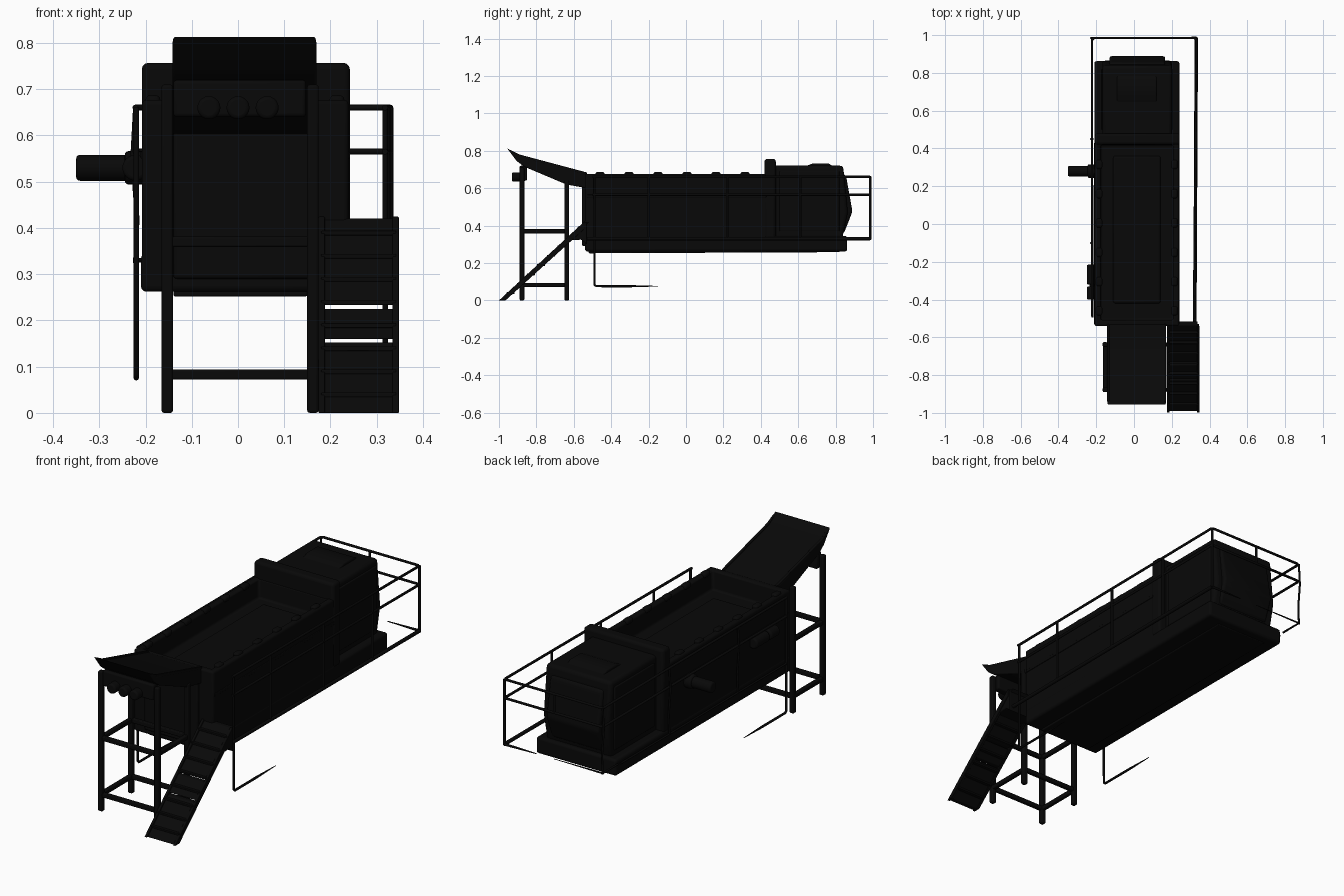
import bpy, bmesh, math
from mathutils import Vector

if "Cube" in bpy.data.objects:
    bpy.data.objects.remove(bpy.data.objects["Cube"])

# One near-black paint for every part
paint = bpy.data.materials.new("black_paint")
paint.diffuse_color = (0.0025, 0.0025, 0.0025, 1)
paint.use_nodes = True
paint.node_tree.nodes["Principled BSDF"].inputs["Base Color"].default_value = paint.diffuse_color


def finish(name, bm, bevel=0.0):
    bmesh.ops.recalc_face_normals(bm, faces=bm.faces)
    me = bpy.data.meshes.new(name)
    bm.to_mesh(me)
    bm.free()
    me.materials.append(paint)
    ob = bpy.data.objects.new(name, me)
    bpy.context.collection.objects.link(ob)
    if bevel:
        m = ob.modifiers.new("bevel", 'BEVEL')
        m.width, m.segments, m.limit_method = bevel, 3, 'ANGLE'
    bpy.ops.object.select_all(action='DESELECT')
    ob.select_set(True)
    bpy.context.view_layer.objects.active = ob
    bpy.ops.object.shade_smooth_by_angle(angle=math.radians(40))
    return ob


def prism(name, x0, x1, profile, bevel=0.0, sink=None):
    """Extrude a (y, z) profile along x; sink=(face direction, inset, depth) hollows one face."""
    bm = bmesh.new()
    a = [bm.verts.new((x0, y, z)) for y, z in profile]
    b = [bm.verts.new((x1, y, z)) for y, z in profile]
    bm.faces.new(a)
    bm.faces.new(b[::-1])
    n = len(profile)
    for i in range(n):
        bm.faces.new((a[i], a[(i + 1) % n], b[(i + 1) % n], b[i]))
    if sink:
        d, inset, depth = sink
        bmesh.ops.recalc_face_normals(bm, faces=bm.faces)
        bm.normal_update()
        f = max(bm.faces, key=lambda f: f.normal.dot(Vector(d)))
        nrm = f.normal.copy()
        bmesh.ops.inset_region(bm, faces=[f], thickness=inset)
        r = bmesh.ops.extrude_face_region(bm, geom=[f])
        bmesh.ops.translate(bm, vec=-nrm * depth,
                            verts=[v for v in r['geom'] if isinstance(v, bmesh.types.BMVert)])
        if f.is_valid:
            bm.faces.remove(f)
    return finish(name, bm, bevel)


def box(name, x, y, z, bevel=0.006, sink=None):
    return prism(name, x[0], x[1], [(y[0], z[0]), (y[1], z[0]), (y[1], z[1]), (y[0], z[1])], bevel, sink)


def rod(name, p, q, r, sides=20, bevel=0.0):
    p, q = Vector(p), Vector(q)
    bm = bmesh.new()
    bmesh.ops.create_cone(bm, cap_ends=True, segments=sides, radius1=r, radius2=r, depth=(q - p).length)
    bm.transform((q - p).to_track_quat('Z', 'Y').to_matrix().to_4x4())
    bmesh.ops.translate(bm, verts=bm.verts, vec=(p + q) / 2)
    return finish(name, bm, bevel)


def tube(name, pts, r, end=1.0):
    cu = bpy.data.curves.new(name, 'CURVE')
    cu.dimensions = '3D'
    cu.bevel_depth, cu.bevel_resolution, cu.use_fill_caps = r, 2, True
    cu.materials.append(paint)
    s = cu.splines.new('POLY')
    s.points.add(len(pts) - 1)
    for sp, p in zip(s.points, pts):
        sp.co = (*p, 1)
    s.points[-1].radius = end
    ob = bpy.data.objects.new(name, cu)
    bpy.context.collection.objects.link(ob)
    return ob


# Main body: open trough on a full-length skirt with a shallow keel
box("trough", (-0.208, 0.239), (-0.54, 0.45), (0.30, 0.677), 0.01, ((0, 0, 1), 0.045, 0.10))
box("trough_inner_panel", (-0.11, 0.14), (-0.42, 0.36), (0.56, 0.59), 0.01)
box("skirt", (-0.21, 0.24), (-0.54, 0.862), (0.262, 0.345), 0.012)
prism("keel", -0.14, 0.15, [(-0.52, 0.252), (0.82, 0.258), (0.82, 0.28), (-0.52, 0.28)], 0.004)
for i in range(6):
    y = -0.46 + 0.155 * i
    for side, x in (("left", (-0.2, -0.168)), ("right", (0.198, 0.23))):
        box(f"{side}_rim_cleat_{i}", x, (y - 0.024, y + 0.024), (0.66, 0.687), 0.01)
for side, x in (("left", (-0.211, -0.2)), ("right", (0.23, 0.242))):
    box(f"{side}_side_strip", x, (-0.53, 0.43), (0.55, 0.565), 0.003)

# Raised band and the narrower rear housing
box("raised_band", (-0.208, 0.242), (0.42, 0.48), (0.33, 0.757), 0.014)
prism("rear_housing", -0.168, 0.2,
      [(0.46, 0.33), (0.835, 0.33), (0.865, 0.47), (0.84, 0.72), (0.46, 0.72)], 0.016)
for side, x in (("left", (-0.175, -0.16)), ("right", (0.19, 0.207))):
    box(f"{side}_rear_panel", x, (0.50, 0.82), (0.37, 0.69), 0.004)
prism("rear_bulge", -0.13, 0.165,
      [(0.80, 0.35), (0.845, 0.36), (0.89, 0.475), (0.855, 0.67), (0.80, 0.69)], 0.012)
prism("roof_hatch", -0.09, 0.12, [(0.62, 0.71), (0.80, 0.71), (0.76, 0.733), (0.68, 0.733)], 0.006)

# Sloped feed chute with raised side lips
prism("chute", -0.142, 0.17,
      [(-0.958, 0.815), (-0.89, 0.772), (-0.53, 0.676), (-0.53, 0.60), (-0.64, 0.62), (-0.865, 0.715),
       (-0.905, 0.745)], 0.005)
for x in (-0.142, 0.158):
    prism("chute_lip", x, x + 0.012, [(-0.93, 0.79), (-0.89, 0.765), (-0.53, 0.67), (-0.53, 0.684),
                                      (-0.89, 0.78), (-0.94, 0.805)], 0.003)
box("front_apron", (-0.14, 0.16), (-0.555, -0.53), (0.29, 0.62), 0.008)
box("roller_bar", (-0.14, 0.147), (-0.89, -0.85), (0.64, 0.72), 0.008)
for i, x in enumerate((-0.063, 0.0, 0.063)):
    rod(f"roller_{i}", (x, -0.93, 0.66), (x, -0.86, 0.66), 0.025, 20, 0.008)

# Support frame
for side, x in (("left", -0.153), ("right", 0.162)):
    for row, y in (("front", -0.877), ("rear", -0.638)):
        box(f"{row}_{side}_leg", (x - 0.0125, x + 0.0125), (y - 0.0125, y + 0.0125),
            (0, 0.71 if row == "front" else 0.64))
    for z in (0.083, 0.37):
        box(f"{side}_frame_rail", (x - 0.01, x + 0.01), (-0.88, -0.635), (z - 0.011, z + 0.011), 0.004)
for row, y in (("front", -0.877), ("rear", -0.638)):
    for z in (0.083, 0.37):
        box(f"{row}_crossbar", (-0.155, 0.165), (y - 0.01, y + 0.01), (z - 0.011, z + 0.011), 0.004)

# Access stair: plates with two open slots, stringers, treads and top bracket


def stair_y(z):
    return -1.0 + z * 0.46 / 0.425


for i, (z0, z1) in enumerate(((0.0, 0.152), (0.16, 0.225), (0.233, 0.42))):
    prism(f"stair_plate_{i}", 0.185, 0.337, [(stair_y(z0) + 0.008, z0), (stair_y(z0) + 0.03, z0),
          (stair_y(z1) + 0.03, z1), (stair_y(z1) + 0.008, z1)], 0.002)
for x in (0.174, 0.334):
    prism("stair_stringer", x, x + 0.014,
          [(-1.0, 0.0), (-0.965, 0.0), (-0.54, 0.385), (-0.54, 0.425)], 0.002)
for i in range(8):
    z = 0.04 + i * 0.05
    box(f"stair_tread_{i}", (0.18, 0.342), (stair_y(z) - 0.002, stair_y(z) + 0.04), (z - 0.006, z + 0.004), 0.002)
prism("stair_bracket", 0.176, 0.345,
      [(-0.635, 0.32), (-0.56, 0.325), (-0.53, 0.30), (-0.53, 0.42), (-0.56, 0.40)], 0.004)

# Guard rails round both sides and the back
XR, XL, YB = 0.33, -0.222, 0.985
for z in (0.66, 0.565):
    tube("guard_rail", [(0.318, -0.50, z), (XR, YB - 0.01, z), (XR - 0.01, YB, z),
                        (XL + 0.01, YB, z), (XL, YB - 0.01, z), (XL, -0.49, z)], 0.0065)
tube("right_bottom_rail", [(0.322, -0.54, 0.33), (XR, YB, 0.33)], 0.009)
tube("left_bottom_rail", [(XL, -0.49, 0.325), (XL, 0.84, 0.325)], 0.005)
tube("back_bottom_rail_right", [(XR, YB, 0.33), (0.15, YB, 0.33)], 0.007, 0.3)
tube("back_bottom_rail_left", [(XL, YB - 0.12, 0.33), (XL, YB, 0.33), (0.05, YB, 0.33)], 0.005, 0.3)
for i, y in enumerate((-0.2, 0.22, 0.61, YB)):
    x = 0.321 + 0.009 * (y + 0.2) / 1.185
    tube(f"right_post_{i}", [(x, y, 0.33), (x, y, 0.66)], 0.0065)
for i, y in enumerate((-0.1, 0.45, YB)):
    tube(f"left_post_{i}", [(XL, y, 0.325), (XL + 0.004, y, 0.42), (XL - 0.006, y, 0.55), (XL, y, 0.66)], 0.005)
tube("back_post", [(0.05, YB, 0.565), (0.05, YB, 0.66)], 0.006)

# Front end posts that run down into hanging hooks, tapering at the tip
for side, x in (("left", -0.22), ("right", 0.318)):
    tube(f"{side}_end_post_hook", [(x, -0.49, 0.66), (x, -0.49, 0.085), (x, -0.48, 0.076),
                                   (x, -0.30, 0.076), (x, -0.15, 0.076)], 0.006, 0.25)

# Left side fittings: outlet pipe and paired cylinders
rod("outlet_flange", (-0.2, 0.28, 0.53), (-0.245, 0.28, 0.53), 0.036, 24, 0.008)
rod("outlet_pipe", (-0.22, 0.28, 0.53), (-0.35, 0.28, 0.53), 0.028, 24, 0.008)
for i, (y0, y1) in enumerate(((-0.40, -0.33), (-0.32, -0.215))):
    rod(f"side_cylinder_{i}", (-0.222, y0, 0.53), (-0.222, y1, 0.53), 0.028, 24, 0.008)
rod("side_cylinder_shaft", (-0.222, -0.39, 0.53), (-0.222, -0.23, 0.53), 0.014)
